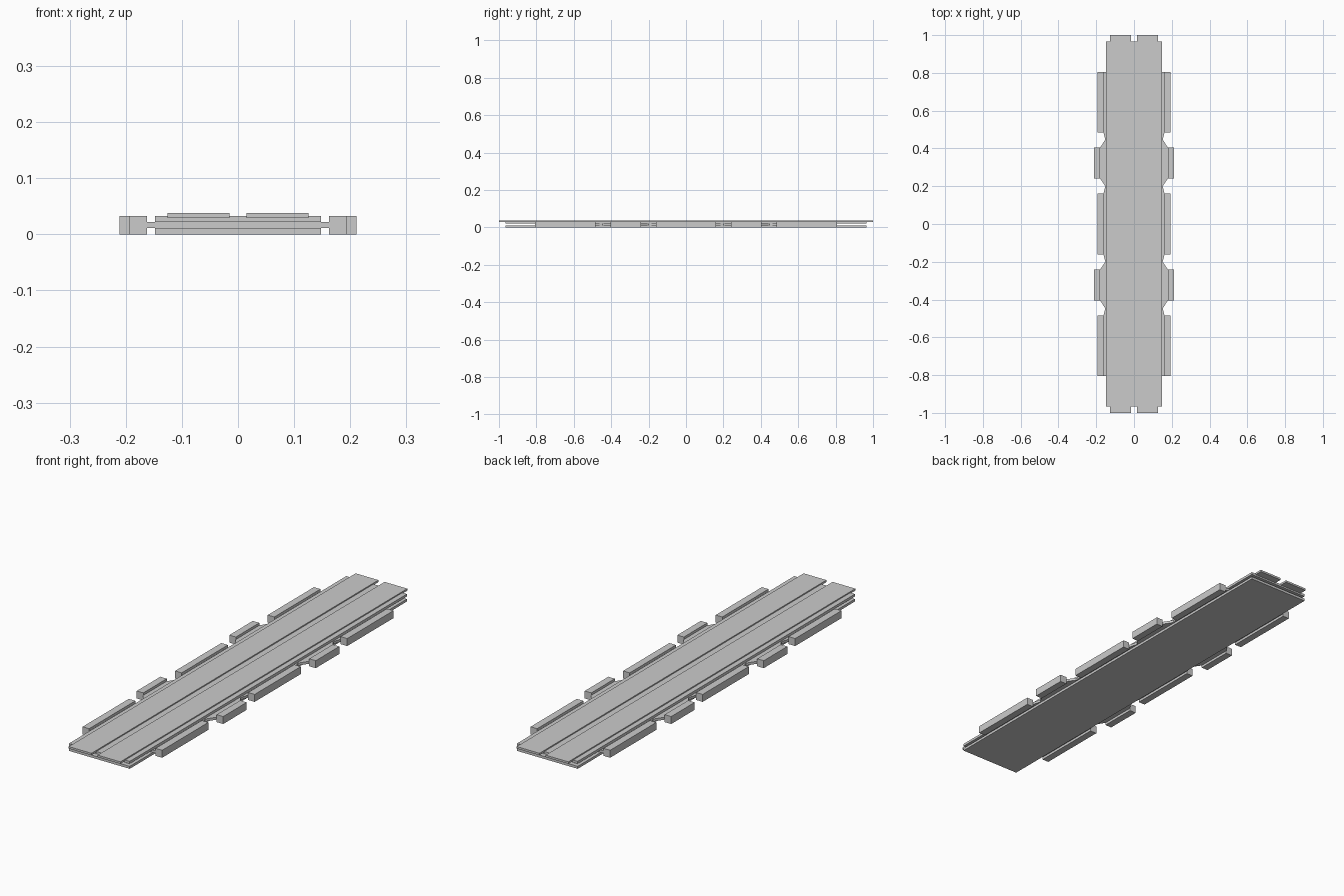
import bpy, bmesh

if "Cube" in bpy.data.objects:
    bpy.data.objects.remove(bpy.data.objects["Cube"])


def box(name, x0, x1, y0, y1, z0, z1):
    prism(name, [(x0, y0), (x1, y0), (x1, y1), (x0, y1)], z0, z1)


def prism(name, outline, z0, z1):
    bm = bmesh.new()
    face = bm.faces.new([bm.verts.new((x, y, z0)) for x, y in outline])
    ext = bmesh.ops.extrude_face_region(bm, geom=[face])
    for v in ext["geom"]:
        if isinstance(v, bmesh.types.BMVert):
            v.co.z = z1
    bmesh.ops.recalc_face_normals(bm, faces=bm.faces)
    mesh = bpy.data.meshes.new(name)
    bm.to_mesh(mesh)
    bm.free()
    bpy.context.collection.objects.link(bpy.data.objects.new(name, mesh))


# Lower and upper plates
box("lower_plate", -0.148, 0.148, -0.966, 0.966, 0, 0.011)
box("upper_plate", -0.148, 0.148, -0.966, 0.966, 0.022, 0.033)

# Core layer with notched edges, mirrored in both axes
quarter = [(0.162, 0.16), (0.152, 0.2), (0.179, 0.24), (0.179, 0.405),
           (0.152, 0.447), (0.162, 0.485), (0.162, 0.806)]
right = [(x, -y) for x, y in reversed(quarter)] + quarter
left = [(-x, -y) for x, y in right]
prism("core_layer", right + left, 0.011, 0.022)

# Raised top strips and edge blocks on each side
for side, s in (("left", -1), ("right", 1)):
    x0, x1 = sorted((s * 0.015, s * 0.126))
    box(f"top_strip_{side}", x0, x1, -1, 1, 0.029, 0.038)
    for i, y in enumerate((-0.645, 0, 0.645)):
        x0, x1 = sorted((s * 0.162, s * 0.194))
        box(f"long_edge_block_{side}_{i}", x0, x1, y - 0.161, y + 0.161, 0, 0.033)
    for i, y in enumerate((-0.3225, 0.3225)):
        x0, x1 = sorted((s * 0.179, s * 0.211))
        box(f"short_edge_block_{side}_{i}", x0, x1, y - 0.082, y + 0.082, 0, 0.033)
